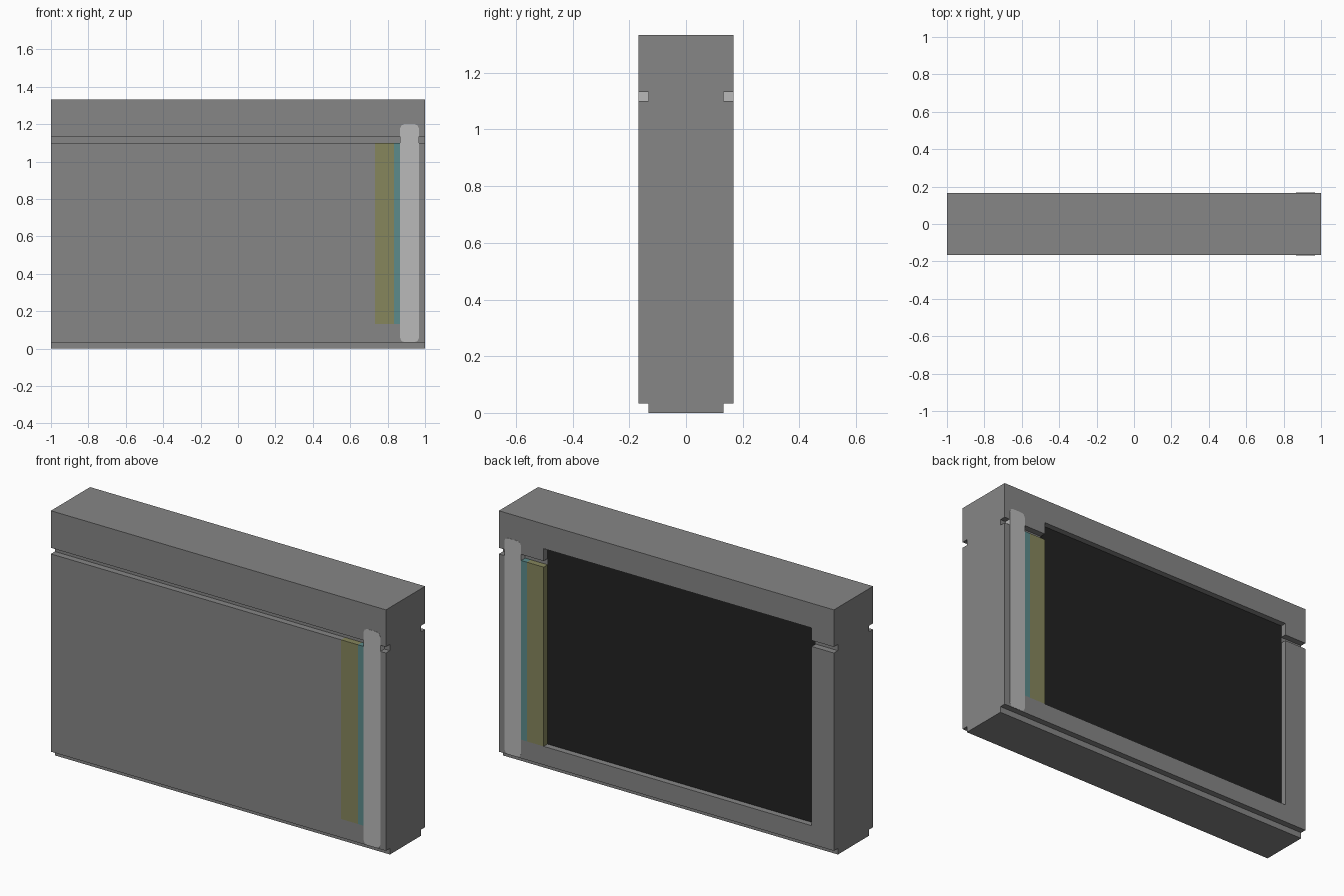
import bpy, bmesh

if "Cube" in bpy.data.objects:
    bpy.data.objects.remove(bpy.data.objects["Cube"])

# breakpoints of the wall along each axis
XS = [-1, -0.867, 0.733, 0.833, 0.867, 1]
YS = [-0.167, -0.133, 0.133, 0.167]
ZS = [0, 0.033, 0.133, 1.1, 1.133, 1.2, 1.333]


def material(name, rgb):
    m = bpy.data.materials.new(name)
    m.diffuse_color = (*rgb, 1)
    m.use_nodes = True
    m.node_tree.nodes["Principled BSDF"].inputs["Base Color"].default_value = m.diffuse_color
    return m


grey = material("wall grey", (0.238, 0.238, 0.238))
pale = material("pale grey", (0.49, 0.49, 0.49))
olive = material("olive", (0.238, 0.238, 0.107))
teal = material("teal", (0.107, 0.26, 0.26))
black = material("screen black", (0.016, 0.016, 0.016))


def finish(bm, name, mats):
    me = bpy.data.meshes.new(name)
    bm.to_mesh(me)
    bm.free()
    for m in mats:
        me.materials.append(m)
    ob = bpy.data.objects.new(name, me)
    bpy.context.collection.objects.link(ob)
    return ob


def box(name, lo, hi, mat, bevel=0):
    bm = bmesh.new()
    bmesh.ops.create_cube(bm, size=1)
    for v in bm.verts:
        v.co = [a + (b - a) * (c + 0.5) for a, b, c in zip(lo, hi, v.co)]
    if bevel:  # round only the edges that run front to back
        edges = [e for e in bm.edges
                 if abs(e.verts[0].co.y - e.verts[1].co.y) > 1e-4]
        bmesh.ops.bevel(bm, geom=edges, offset=bevel, segments=2,
                        profile=0.5, affect='EDGES')
    return finish(bm, name, [mat])


def filled(i, j, k):
    """Is this cell of the wall solid?"""
    if not (0 <= i < 5 and 0 <= j < 3 and 0 <= k < 6):
        return False
    if j == 1:
        return True
    if k in (0, 3):                      # foot step and upper groove
        return False
    return not (j == 2 and i == 1 and 2 <= k <= 4)   # rear recess


def colour(i, j, k):
    if j != 1 and k == 2 and i in (2, 3):
        return i - 1                     # olive band, teal band
    return 0


# wall body: skin of the solid cells, bands coloured by position
bm = bmesh.new()
for i in range(5):
    for j in range(3):
        for k in range(6):
            if not filled(i, j, k):
                continue
            for axis in range(3):
                for side in (0, 1):
                    n = [i, j, k]
                    n[axis] += 2 * side - 1
                    if filled(*n):
                        continue
                    ring = []
                    for a, b in ((0, 0), (1, 0), (1, 1), (0, 1)):
                        c = [i, j, k]
                        c[axis] += side
                        c[(axis + 1) % 3] += a
                        c[(axis + 2) % 3] += b
                        ring.append(bm.verts.new((XS[c[0]], YS[c[1]], ZS[c[2]])))
                    f = bm.faces.new(ring if side else ring[::-1])
                    f.material_index = colour(i, j, k)
bmesh.ops.remove_doubles(bm, verts=bm.verts, dist=1e-5)
bmesh.ops.dissolve_limit(bm, angle_limit=0.01, verts=bm.verts, edges=bm.edges,
                         delimit={'MATERIAL'})
finish(bm, "wall_body", [grey, olive, teal])

# dark screen on the floor of the rear recess
box("rear_screen", (-0.867, 0.131, 0.133), (0.733, 0.1345, 1.2), black)

# pale upright strips, front and back, bridging the groove
for name, s in (("front_strip", -1), ("rear_strip", 1)):
    y0, y1 = sorted((0.13 * s, 0.168 * s))
    box(name, (0.867, y0, 0.035), (0.967, y1, 1.2), pale, 0.022)
